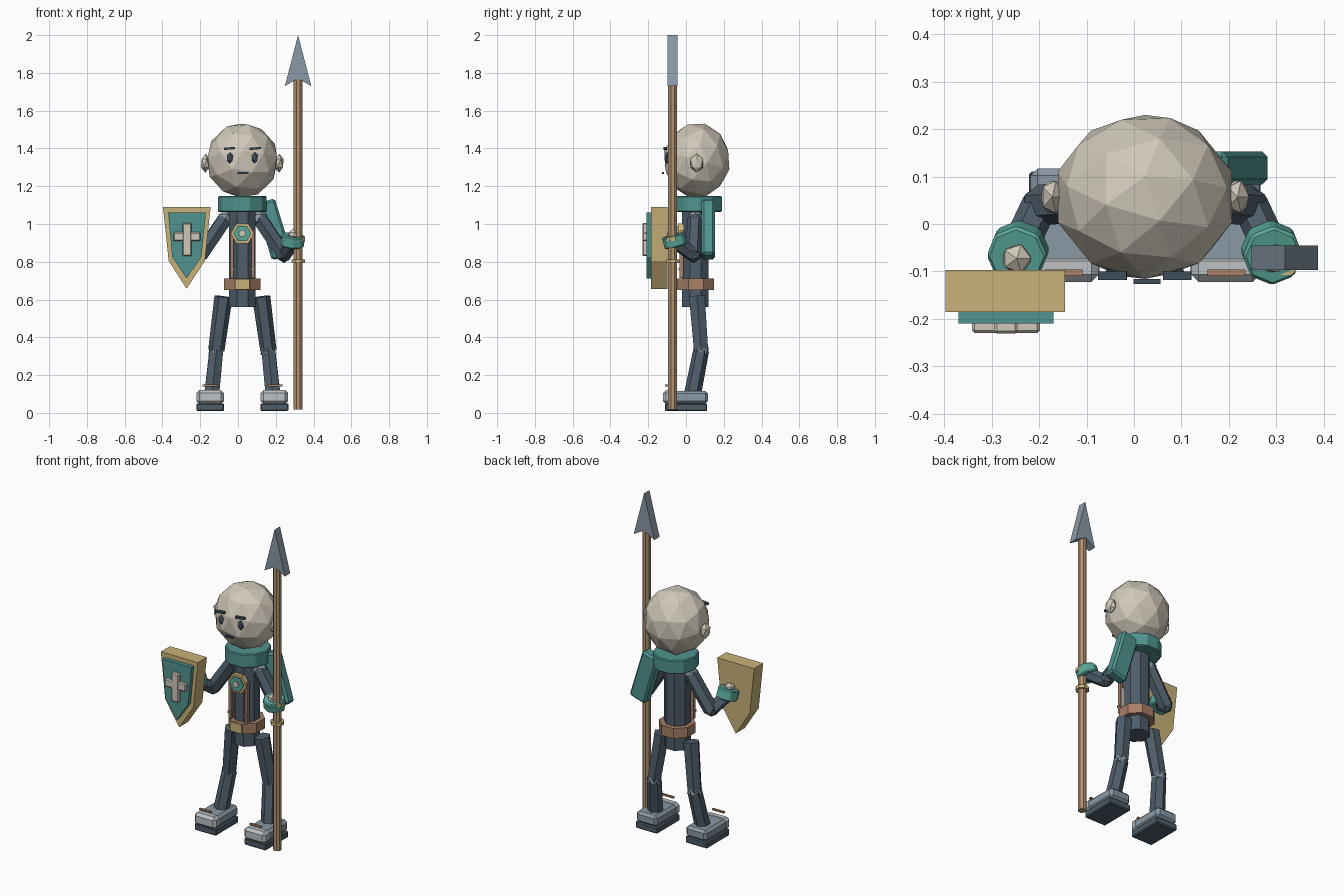
import bpy, bmesh, math
from mathutils import Vector, Matrix

if "Cube" in bpy.data.objects:
    bpy.data.objects.remove(bpy.data.objects["Cube"])

CX = 0.023  # symmetry line of the body


def mat(name, r, g, b):
    m = bpy.data.materials.new(name)
    lin = [((c / 255 + 0.055) / 1.055) ** 2.4 for c in (r, g, b)]
    m.diffuse_color = (*lin, 1)
    m.use_nodes = True
    m.node_tree.nodes["Principled BSDF"].inputs["Base Color"].default_value = m.diffuse_color
    return m


BONE = mat("bone", 208, 200, 186)
TEAL = mat("teal", 80, 148, 144)
MINT = mat("bright_teal", 90, 168, 154)
GOLD = mat("gold", 202, 178, 122)
SLATE = mat("slate", 78, 93, 106)
STEEL = mat("steel", 138, 153, 165)
PALE = mat("pale_steel", 188, 193, 196)
WOOD = mat("wood", 178, 146, 112)
LEATHER = mat("leather", 168, 128, 104)
DARK = mat("dark_slate", 62, 76, 90)


def finish(name, bm, m, bevel=0):
    me = bpy.data.meshes.new(name)
    bmesh.ops.recalc_face_normals(bm, faces=bm.faces)
    bm.to_mesh(me)
    bm.free()
    ob = bpy.data.objects.new(name, me)
    bpy.context.collection.objects.link(ob)
    me.materials.append(m)
    if bevel:
        mod = ob.modifiers.new("bevel", 'BEVEL')
        mod.width, mod.segments = bevel, 1
    return ob


def box(name, c, size, m, rot_y=0.0, bevel=0):
    bm = bmesh.new()
    M = Matrix.Translation(c) @ Matrix.Rotation(rot_y, 4, 'Y') @ Matrix.Diagonal((*size, 1))
    bmesh.ops.create_cube(bm, size=1, matrix=M)
    return finish(name, bm, m, bevel)


def rod(name, p, q, r, m, n=8, r2=None, bevel=0, spin=None):
    p, q = Vector(p), Vector(q)
    d = q - p
    spin = math.pi / n if spin is None else spin
    M = (Matrix.Translation((p + q) / 2) @ d.to_track_quat('Z', 'Y').to_matrix().to_4x4()
         @ Matrix.Rotation(spin, 4, 'Z'))
    bm = bmesh.new()
    bmesh.ops.create_cone(bm, cap_ends=True, segments=n, radius1=r, radius2=r if r2 is None else r2,
                          depth=d.length, matrix=M)
    return finish(name, bm, m, bevel)


def ball(name, c, radii, m, sub=1, rot_x=0.0):
    bm = bmesh.new()
    M = Matrix.Translation(c) @ Matrix.Diagonal((*radii, 1)) @ Matrix.Rotation(rot_x, 4, 'X')
    bmesh.ops.create_icosphere(bm, subdivisions=sub, radius=1, matrix=M)
    return finish(name, bm, m)


def plate(name, pts, y0, y1, m):
    """Extrude an outline in x, z between two depths."""
    bm = bmesh.new()
    a = [bm.verts.new((x, y0, z)) for x, z in pts]
    b = [bm.verts.new((x, y1, z)) for x, z in pts]
    bm.faces.new(a)
    bm.faces.new(b[::-1])
    for i in range(len(pts)):
        j = (i + 1) % len(pts)
        bm.faces.new((a[i], b[i], b[j], a[j]))
    return finish(name, bm, m)


# Head and face
ball("head", (CX, 0.057, 1.337), (0.193, 0.178, 0.2), BONE, 2, math.radians(-14))
box("mouth", (CX + 0.004, -0.121, 1.27), (0.057, 0.01, 0.01), DARK)

# Torso, belt and scarf
rod("torso", (CX, 0.05, 0.56), (CX, 0.05, 1.1), 0.076, SLATE)
rod("belt", (CX, 0.052, 0.65), (CX, 0.052, 0.712), 0.104, LEATHER)
box("buckle", (CX, -0.047, 0.682), (0.078, 0.014, 0.056), GOLD)
rod("scarf", (CX, 0.066, 1.063), (CX, 0.066, 1.147), 0.13, TEAL, 10, bevel=0.005)
box("scarf_tail", (0.187, 0.118, 0.972), (0.11, 0.07, 0.31), TEAL, math.radians(-17), 0.012)

# Chest brooch
for nm, r, y, m in (("brooch_rim", 0.062, -0.042, GOLD), ("brooch_face", 0.047, -0.05, MINT),
                    ("brooch_stud", 0.02, -0.058, BONE)):
    rod(nm, (CX, -0.01, 0.95), (CX, y, 0.95), r, m, 6, spin=math.pi / 2)

# Mirrored parts
for s, side in ((-1, "left"), (1, "right")):
    def P(x, y, z):
        return (CX + s * x, y, z)

    ball("eye_" + side, P(0.066, -0.101, 1.35), (0.019, 0.014, 0.031), DARK)
    box("brow_" + side, P(0.068, -0.109, 1.4), (0.06, 0.018, 0.012), DARK, math.radians(-5) )
    ball("ear_" + side, P(0.195, 0.057, 1.322), (0.027, 0.04, 0.05), BONE)
    box("chest_strap_" + side, P(0.056, -0.024, 0.84), (0.016, 0.02, 0.25), LEATHER)
    box("strap_clip_" + side, P(0.054, -0.03, 0.76), (0.024, 0.022, 0.014), LEATHER)

    # Arms
    shoulder, elbow, wrist = P(0.09, 0.05, 1.03), P(0.222, 0.04, 0.835), P(0.262, -0.045, 0.895)
    ball("shoulder_" + side, shoulder, (0.048, 0.045, 0.045), STEEL)
    rod("upper_arm_" + side, shoulder, elbow, 0.043, SLATE, 6)
    ball("elbow_" + side, elbow, (0.042, 0.042, 0.042), SLATE)
    rod("forearm_" + side, elbow, wrist, 0.038, SLATE, 6)
    c = Vector(P(0.267, -0.06, 0.912))
    ax = Vector((s * 0.1, -0.25, 0.95)).normalized()
    rod("cuff_" + side, c - ax * 0.031, c + ax * 0.031, 0.064, MINT, bevel=0.006)
    ball("hand_" + side, c + ax * 0.03 + Vector((0, -0.005, 0)), (0.034, 0.034, 0.034), BONE)

    # Legs
    hip, knee, ankle = P(0.1, 0.058, 0.615), P(0.138, 0.08, 0.33), P(0.162, 0.035, 0.1)
    rod("thigh_" + side, knee, hip, 0.043, SLATE, 6, 0.048)
    ball("knee_" + side, knee, (0.047, 0.047, 0.045), STEEL)
    rod("shin_" + side, ankle, knee, 0.045, SLATE, 6, 0.042)

    # Boots
    box("sole_" + side, P(0.17, 0, 0.03), (0.148, 0.222, 0.042), SLATE, bevel=0.006)
    box("boot_" + side, P(0.17, 0.005, 0.083), (0.142, 0.224, 0.068), STEEL, bevel=0.015)
    box("toe_cap_" + side, P(0.17, -0.092, 0.084), (0.146, 0.06, 0.074), PALE, bevel=0.016)
    box("boot_strap_" + side, P(0.172, -0.103, 0.145), (0.08, 0.014, 0.009), LEATHER)

# Spear
SX, SY = 0.318, -0.071
rod("spear_shaft", (SX, SY, 0.018), (SX, SY, 1.77), 0.025, WOOD)
plate("spear_head", [(SX, 2.0), (SX + 0.07, 1.73), (SX, 1.77), (SX - 0.07, 1.73)], -0.097, -0.045, STEEL)
for i, z in enumerate((0.803, 0.92)):
    rod(f"spear_ring_{i}", (SX, SY, z - 0.01), (SX, SY, z + 0.01), 0.039, GOLD)

# Shield with raised panel and cross
plate("shield_body", [(-0.397, 1.09), (-0.145, 1.09), (-0.175, 0.805), (-0.272, 0.657), (-0.367, 0.805)],
      -0.185, -0.097, GOLD)
plate("shield_panel", [(-0.37, 1.062), (-0.17, 1.062), (-0.194, 0.825), (-0.272, 0.712), (-0.348, 0.825)],
      -0.21, -0.18, TEAL)
box("cross_upright", (-0.27, -0.217, 0.918), (0.05, 0.028, 0.175), BONE, bevel=0.006)
box("cross_bar", (-0.27, -0.217, 0.933), (0.143, 0.026, 0.048), BONE, bevel=0.006)
